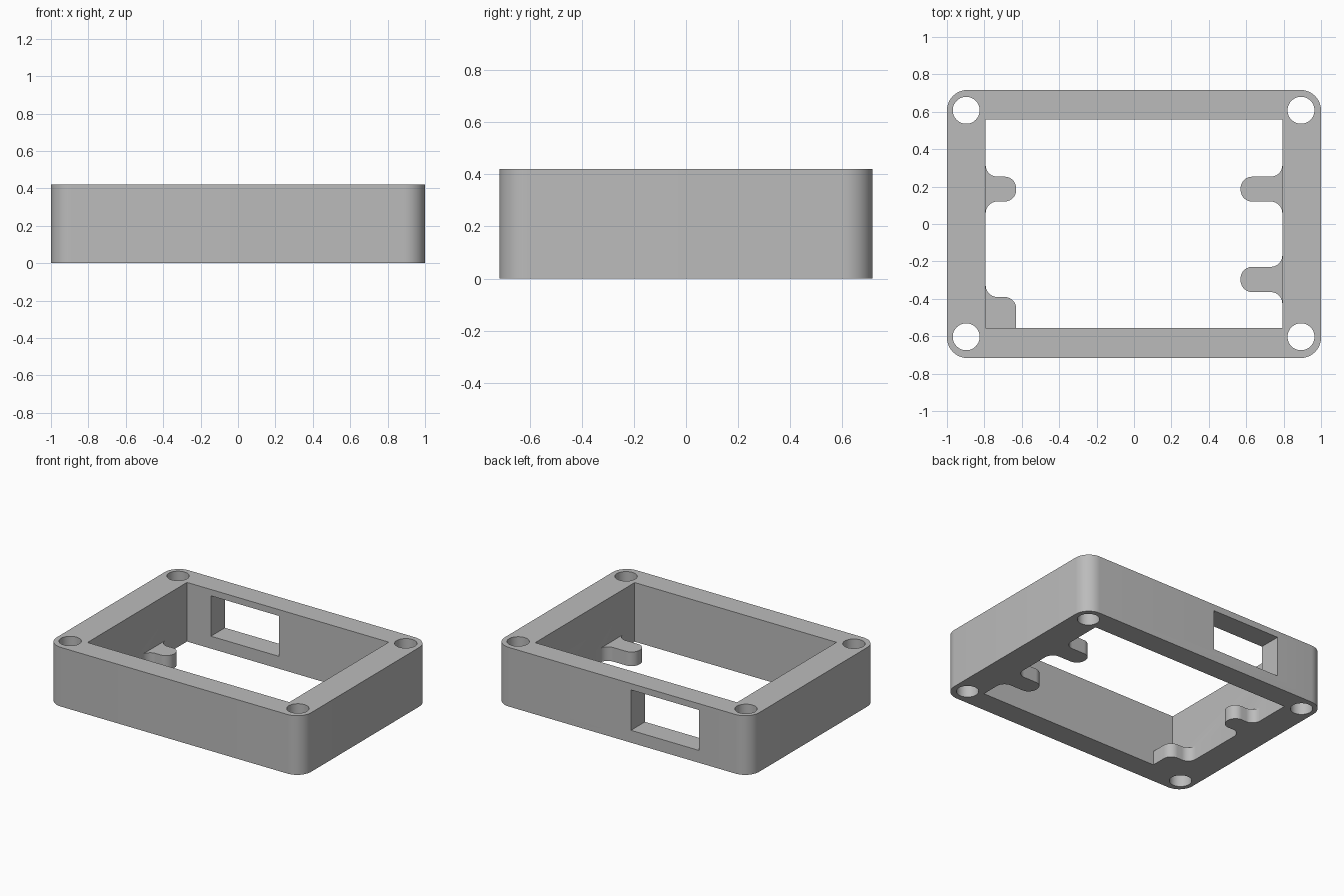
import bpy, bmesh
from math import pi, cos, sin
from mathutils import Vector

default = bpy.data.objects.get("Cube")
if default:
    bpy.data.objects.remove(default, do_unlink=True)

HEIGHT, TAB_TOP = 0.42, 0.1
WALL = 0.793      # inner wall face, sideways
R = 0.062         # tab rounding
EMBED = 0.05      # how far tabs run into the wall

grey = bpy.data.materials.new("plain grey")
grey.use_nodes = True
colour = (0.5, 0.5, 0.5, 1)
grey.diffuse_color = colour
grey.node_tree.nodes["Principled BSDF"].inputs["Base Color"].default_value = colour


def rounded(corners, steps=10):
    """Turn (x, y, radius) corners into an outline with arcs."""
    out = []
    for i, (x, y, r) in enumerate(corners):
        p = Vector((x, y))
        a = (Vector(corners[i - 1][:2]) - p).normalized()
        b = (Vector(corners[(i + 1) % len(corners)][:2]) - p).normalized()
        for k in range(steps + 1 if r else 1):
            t = k / steps * pi / 2
            q = p + r * (a * (1 - sin(t)) + b * (1 - cos(t)))
            if not out or (q - out[-1]).length > 1e-4:
                out.append(q)
    return out


def prism(name, outline, z0, z1):
    bm = bmesh.new()
    face = bm.faces.new([bm.verts.new((p.x, p.y, z0)) for p in outline])
    side = bmesh.ops.extrude_face_region(bm, geom=[face])["geom"]
    bmesh.ops.translate(bm, vec=(0, 0, z1 - z0),
                        verts=[v for v in side if isinstance(v, bmesh.types.BMVert)])
    bmesh.ops.recalc_face_normals(bm, faces=bm.faces)
    mesh = bpy.data.meshes.new(name)
    bm.to_mesh(mesh)
    bm.free()
    mesh.materials.append(grey)
    obj = bpy.data.objects.new(name, mesh)
    bpy.context.collection.objects.link(obj)
    return obj


def box(name, x0, x1, y0, y1, z0, z1, r=0):
    return prism(name, rounded([(x0, y0, r), (x1, y0, r), (x1, y1, r), (x0, y1, r)]), z0, z1)


def combine(target, tool, operation):
    mod = target.modifiers.new(operation, "BOOLEAN")
    mod.operation, mod.object, mod.solver = operation, tool, "EXACT"
    bpy.context.view_layer.objects.active = target
    bpy.ops.object.modifier_apply(modifier=mod.name)
    bpy.data.objects.remove(tool, do_unlink=True)


# Frame with rounded corners and an open middle
frame = box("enclosure_frame", -1, 1, -0.717, 0.717, 0, HEIGHT, 0.11)
combine(frame, box("cavity", -WALL, WALL, -0.557, 0.56, -0.1, HEIGHT + 0.1), "DIFFERENCE")

# Rounded support tabs, blended into the side walls
for side, tip, y0, y1 in ((-1, 0.63, 0.12, 0.253), (1, 0.57, 0.12, 0.253), (1, 0.57, -0.364, -0.229)):
    w, e, t = side * WALL, side * (WALL + EMBED), side * tip
    combine(frame, prism("tab", rounded([
        (e, y0 - R, 0), (w, y0 - R, 0), (w, y0, R), (t, y0, R),
        (t, y1, R), (w, y1, R), (w, y1 + R, 0), (e, y1 + R, 0)]), 0, TAB_TOP), "UNION")

# Corner support joining the front wall
w, e, t, y0, y1 = -WALL, -WALL - EMBED, -0.63, -0.6, -0.39
combine(frame, prism("corner_tab", rounded([
    (e, y0, 0), (t, y0, 0), (t, y1, R), (w, y1, R), (w, y1 + R, 0), (e, y1 + R, 0)]),
    0, TAB_TOP), "UNION")

# Port window in the back wall
combine(frame, box("port", -0.605, -0.07, 0.5, 0.8, 0.088, 0.375), "DIFFERENCE")

# Screw holes through the four corners
for x in (-0.897, 0.893):
    for y in (-0.603, 0.608):
        outline = [Vector((x + 0.072 * cos(k * pi / 24), y + 0.072 * sin(k * pi / 24))) for k in range(48)]
        combine(frame, prism("screw_hole", outline, -0.1, HEIGHT + 0.1), "DIFFERENCE")

# Smooth rounded surfaces, crisp edges
bpy.ops.object.select_all(action="DESELECT")
frame.select_set(True)
bpy.context.view_layer.objects.active = frame
bpy.ops.object.shade_smooth_by_angle(angle=pi / 6)
